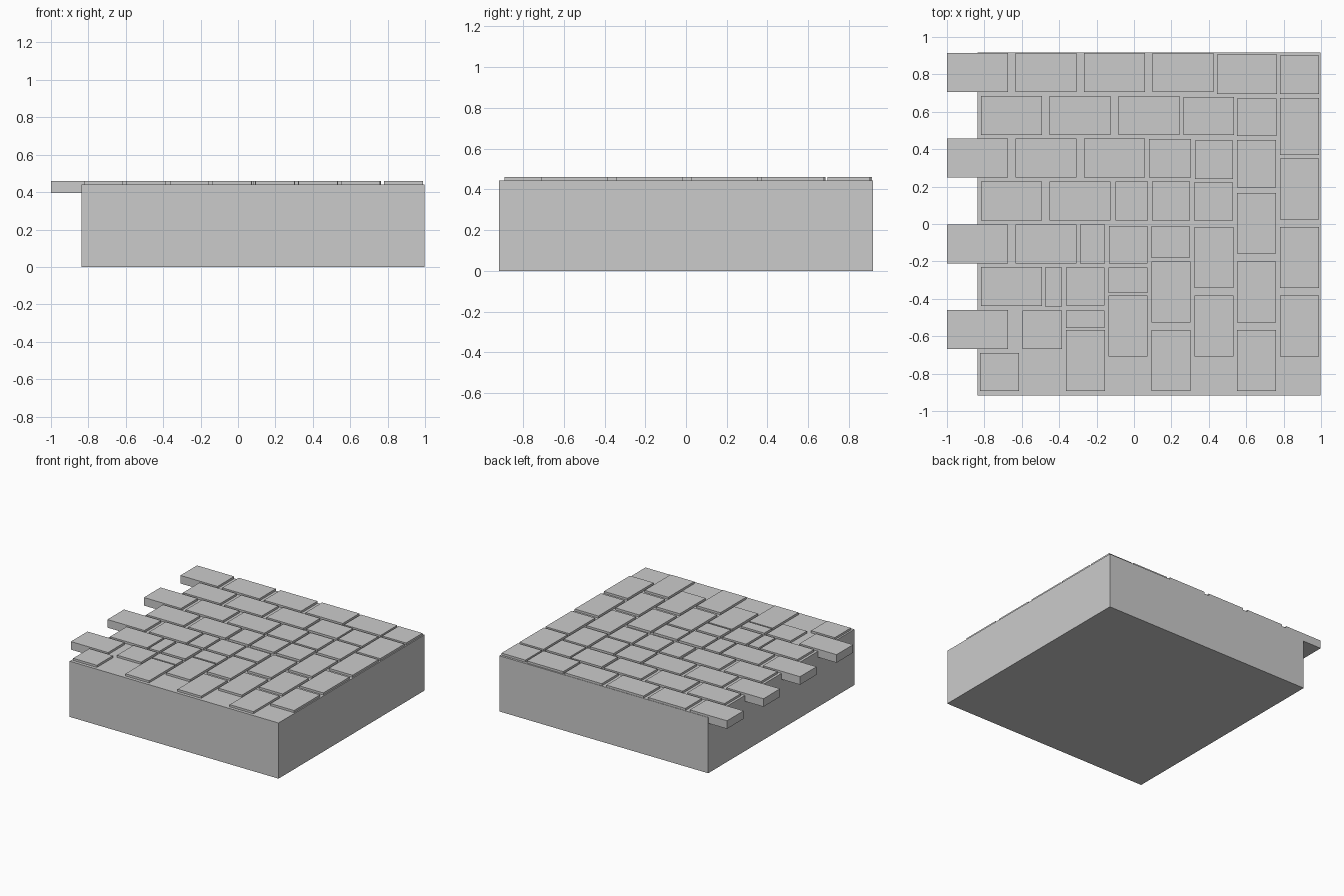
import bpy

BRICK_L, BRICK_W = 0.326, 0.208      # full brick size
PITCH_L, PITCH_W = 0.3665, 0.229     # brick spacing along and across
Z_BOTTOM, Z_TOP = 0.395, 0.459


def box(name, x0, x1, y0, y1, z0, z1):
    bpy.ops.mesh.primitive_cube_add(
        size=1, location=((x0 + x1) / 2, (y0 + y1) / 2, (z0 + z1) / 2))
    ob = bpy.context.object
    ob.name = name
    ob.scale = (x1 - x0, y1 - y0, z1 - z0)
    bpy.ops.object.transform_apply(location=False, rotation=False, scale=True)
    return ob


def brick(name, x0, x1, y0, y1):
    return box(name, x0, x1, y0, y1, Z_BOTTOM, Z_TOP)


# Ground block
box("base_block", -0.837, 0.998, -0.917, 0.917, 0, 0.442)

# Full bricks laid in rows; every other row overhangs the left edge
for row, count in enumerate([4, 3, 3, 2, 2, 1, 1]):
    y0 = 0.706 - row * PITCH_W
    start = -1.0 if row % 2 == 0 else -0.817
    for i in range(count):
        x0 = start + i * PITCH_L
        brick("row_brick", x0, x0 + BRICK_L, y0, y0 + BRICK_W)

# Full bricks laid in columns
for col, count in enumerate([1, 1, 2, 2, 3, 3]):
    x0 = -0.364 + col * PITCH_W
    start = -0.892 if col % 2 == 0 else -0.709
    for i in range(count):
        y0 = start + i * PITCH_L
        brick("column_brick", x0, x0 + BRICK_W, y0, y0 + BRICK_L)

# Cut bricks filling the seam and the edges: x0, x1, y0, y1
cut_bricks = [
    (0.445, 0.765, 0.695, 0.905), (0.78, 0.99, 0.695, 0.90),
    (0.265, 0.535, 0.475, 0.68), (0.55, 0.762, 0.47, 0.672),
    (0.78, 0.99, 0.37, 0.675), (0.08, 0.305, 0.248, 0.455),
    (0.325, 0.53, 0.24, 0.446), (0.55, 0.76, 0.195, 0.45),
    (-0.10, 0.075, 0.02, 0.227), (0.095, 0.30, 0.02, 0.227),
    (0.32, 0.53, 0.02, 0.222), (-0.29, -0.154, -0.21, -0.004),
    (-0.134, 0.072, -0.21, -0.01), (0.09, 0.30, -0.18, -0.014),
    (-0.475, -0.384, -0.44, -0.233), (-0.364, -0.158, -0.437, -0.233),
    (-0.135, 0.073, -0.37, -0.233), (-0.595, -0.385, -0.667, -0.462),
    (-0.364, -0.158, -0.555, -0.462), (-0.823, -0.615, -0.892, -0.69),
]
for c in cut_bricks:
    brick("cut_brick", *c)
